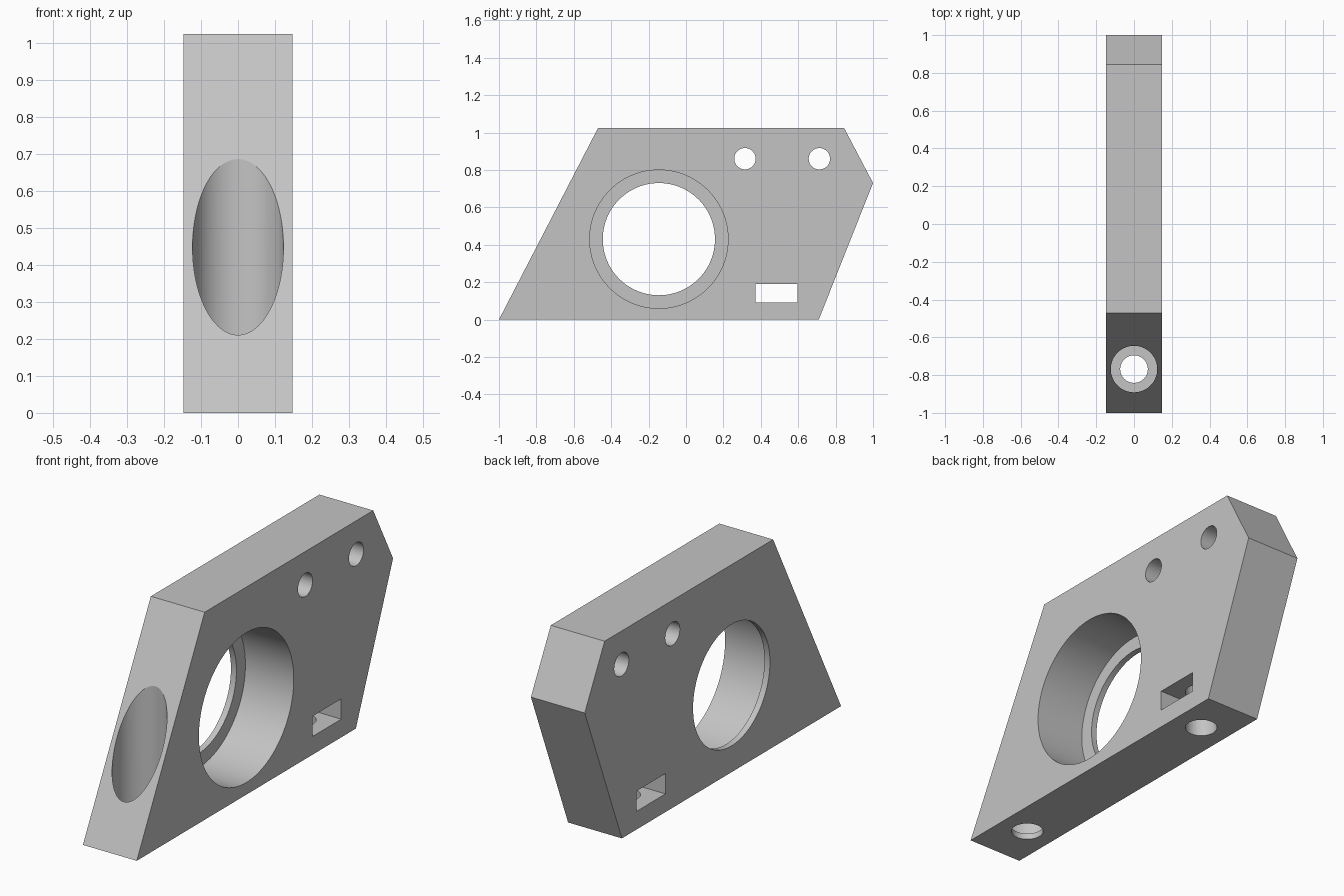
import bpy, bmesh, math
from mathutils import Matrix, Vector

cube = bpy.data.objects.get("Cube")
if cube:
    bpy.data.objects.remove(cube, do_unlink=True)

HALF = 0.147          # half of the plate thickness
LIP = 0.03            # thin wall left behind each counterbore

grey = bpy.data.materials.new("light grey")
grey.use_nodes = True
colour = (0.55, 0.55, 0.55, 1)
grey.diffuse_color = colour
grey.node_tree.nodes["Principled BSDF"].inputs["Base Color"].default_value = colour


def add_object(name, bm):
    bmesh.ops.recalc_face_normals(bm, faces=bm.faces)
    mesh = bpy.data.meshes.new(name)
    bm.to_mesh(mesh)
    bm.free()
    mesh.materials.append(grey)
    obj = bpy.data.objects.new(name, mesh)
    bpy.context.collection.objects.link(obj)
    return obj


def round_cutter(name, axis, centre, radius, start, end):
    """Cylinder along x (centre is y, z) or along z (centre is x, y)."""
    middle = (start + end) / 2
    if axis == "x":
        place = Matrix.Translation((middle, *centre)) @ Matrix.Rotation(math.pi / 2, 4, "Y")
    else:
        place = Matrix.Translation((*centre, middle))
    bm = bmesh.new()
    bmesh.ops.create_cone(bm, cap_ends=True, segments=96, radius1=radius,
                          radius2=radius, depth=end - start, matrix=place)
    return add_object(name, bm)


def box_cutter(name, centre, size):
    bm = bmesh.new()
    bmesh.ops.create_cube(bm, size=1, matrix=Matrix.Translation(centre)
                          @ Matrix.Diagonal((*size, 1)))
    return add_object(name, bm)


# Plate: side outline extruded across the thickness
outline = [(-1, 0), (0.71, 0), (1, 0.73), (0.845, 1.025), (-0.47, 1.025)]
bm = bmesh.new()
face = bm.faces.new([bm.verts.new((-HALF, y, z)) for y, z in outline])
side = bmesh.ops.extrude_face_region(bm, geom=[face])
bmesh.ops.translate(bm, vec=Vector((2 * HALF, 0, 0)),
                    verts=[v for v in side["geom"] if isinstance(v, bmesh.types.BMVert)])
plate = add_object("mounting_plate", bm)

# Cutters for the bores, screw holes and nut slot
bore = (-0.145, 0.43)
front_hole = (0, -0.768)
cutters = [
    round_cutter("main_bore", "x", bore, 0.3, -0.3, 0.3),
    round_cutter("main_counterbore", "x", bore, 0.37, LIP - HALF, 0.3),
    round_cutter("front_screw_hole", "z", front_hole, 0.073, -0.2, 0.5),
    round_cutter("front_counterbore", "z", front_hole, 0.123, LIP, 1.2),
    round_cutter("rear_screw_hole", "z", (0, 0.483), 0.073, -0.2, 0.4),
    box_cutter("nut_slot", (0, 0.483, 0.14), (0.6, 0.225, 0.1)),
]
for y in (0.315, 0.713):
    cutters.append(round_cutter("upper_side_hole", "x", (y, 0.86), 0.057, -0.3, 0.3))

for cutter in cutters:
    cut = plate.modifiers.new(cutter.name, "BOOLEAN")
    cut.operation = "DIFFERENCE"
    cut.solver = "EXACT"
    cut.object = cutter

# Apply the cuts and drop the cutters
bpy.context.view_layer.update()
graph = bpy.context.evaluated_depsgraph_get()
result = bpy.data.meshes.new_from_object(plate.evaluated_get(graph))
plate.modifiers.clear()
plate.data = result
plate.data.name = "mounting_plate"
for cutter in cutters:
    bpy.data.objects.remove(cutter, do_unlink=True)
plate.data.materials.clear()
plate.data.materials.append(grey)

# Smooth bore walls, crisp rims
bpy.ops.object.select_all(action="DESELECT")
plate.select_set(True)
bpy.context.view_layer.objects.active = plate
bpy.ops.object.shade_smooth_by_angle(angle=math.radians(20))
